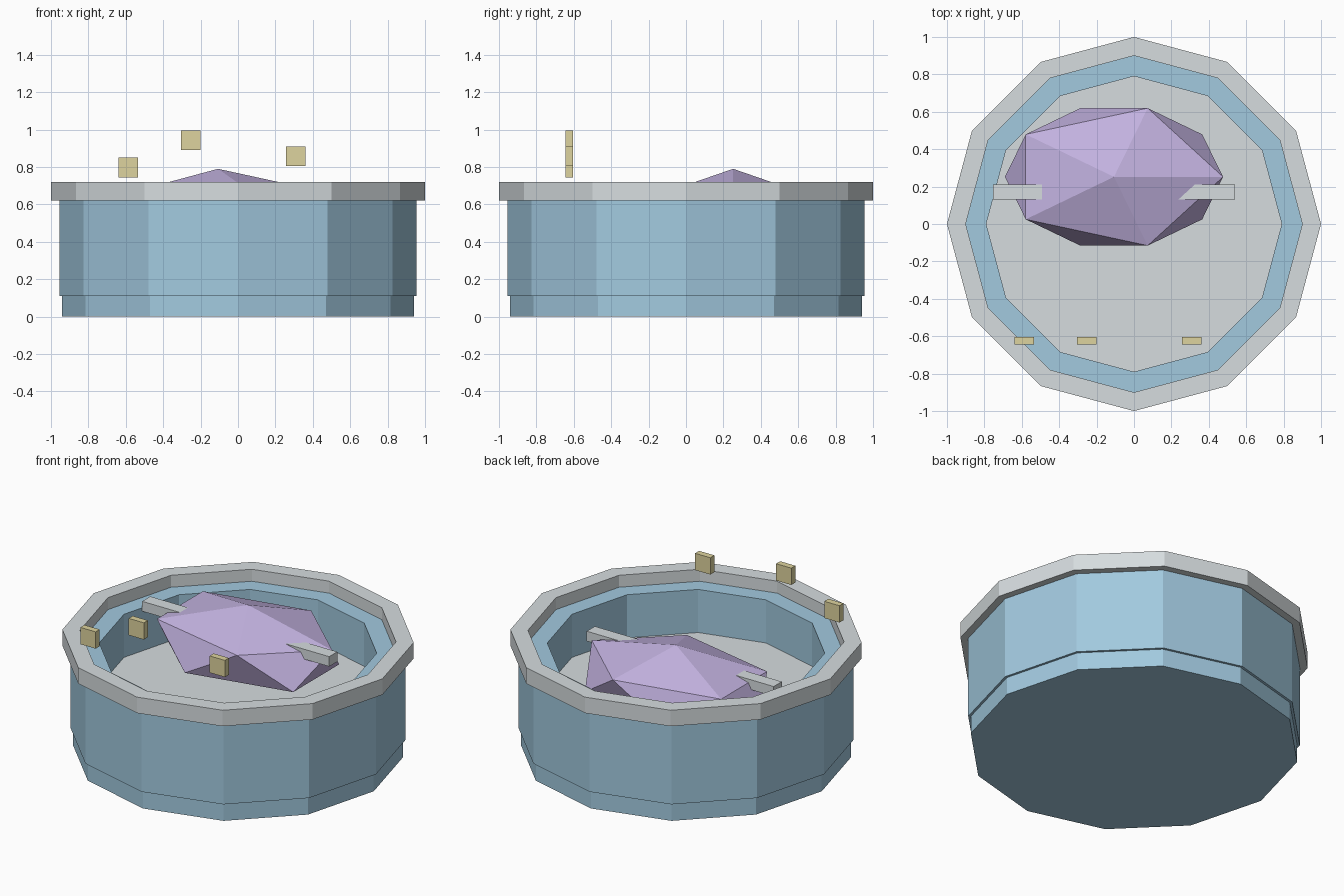
import bpy
import bmesh
from math import cos, sin, tau
from mathutils import Matrix, Vector

cube = bpy.data.objects.get("Cube")
if cube:
    bpy.data.objects.remove(cube, do_unlink=True)

SIDES = 12


def material(name, srgb):
    """Flat material from a display colour."""
    lin = [((c + 0.055) / 1.055) ** 2.4 for c in srgb] + [1]
    mat = bpy.data.materials.new(name)
    mat.use_nodes = True
    mat.diffuse_color = lin
    mat.node_tree.nodes["Principled BSDF"].inputs["Base Color"].default_value = lin
    return mat


def finish(name, bm, mat):
    bmesh.ops.recalc_face_normals(bm, faces=bm.faces)
    mesh = bpy.data.meshes.new(name)
    bm.to_mesh(mesh)
    bm.free()
    mesh.materials.append(mat)
    obj = bpy.data.objects.new(name, mesh)
    bpy.context.collection.objects.link(obj)
    return obj


def ring(name, profile, mat):
    """Turn a closed (radius, height) profile into a faceted ring."""
    bm = bmesh.new()
    loops = [[bm.verts.new((r * cos(tau * i / SIDES), r * sin(tau * i / SIDES), z))
              for r, z in profile] for i in range(SIDES)]
    n = len(profile)
    for i in range(SIDES):
        a, b = loops[i], loops[(i + 1) % SIDES]
        for j in range(n):
            k = (j + 1) % n
            bm.faces.new((a[j], b[j], b[k], a[k]))
    return finish(name, bm, mat)


def disc(name, radius, z0, z1, mat):
    bm = bmesh.new()
    bmesh.ops.create_cone(bm, cap_ends=True, segments=SIDES, radius1=radius,
                          radius2=radius, depth=z1 - z0,
                          matrix=Matrix.Translation((0, 0, (z0 + z1) / 2)))
    return finish(name, bm, mat)


def box(name, centre, size, mat):
    bm = bmesh.new()
    bmesh.ops.create_cube(bm, size=1, matrix=Matrix.Translation(centre)
                          @ Matrix.Diagonal(Vector(size).to_4d()))
    return finish(name, bm, mat)


grey = material("pale grey", (0.84, 0.865, 0.875))
blue = material("soft blue", (0.635, 0.79, 0.875))
purple = material("lilac", (0.765, 0.70, 0.88))
yellow = material("straw yellow", (0.87, 0.83, 0.62))

# Basin: base, thick wall, overhanging rim and inner floor
disc("base", 0.94, 0, 0.11, blue)
ring("basin_wall", [(0.955, 0.11), (0.955, 0.645), (0.79, 0.645), (0.79, 0.11)], blue)
ring("rim", [(1, 0.62), (1, 0.72), (0.9, 0.72), (0.9, 0.62)], grey)
disc("floor", 0.79, 0.11, 0.375, grey)

# Faceted stone lying in the basin
bm = bmesh.new()
bmesh.ops.create_icosphere(bm, subdivisions=1, radius=1,
                           matrix=Matrix.Translation((-0.107, 0.252, 0.56))
                           @ Matrix.Diagonal((0.652, 0.432, 0.23, 1)))
finish("stone", bm, purple)

# Bar running through the stone
box("cross_bar", (-0.107, 0.17, 0.655), (1.295, 0.08, 0.062), grey)

# Small tiles floating over the front
for i, (x, z) in enumerate([(-0.587, 0.797), (-0.253, 0.943), (0.308, 0.858)]):
    box(f"floating_tile_{i + 1}", (x, -0.625, z), (0.105, 0.04, 0.105), yellow)
